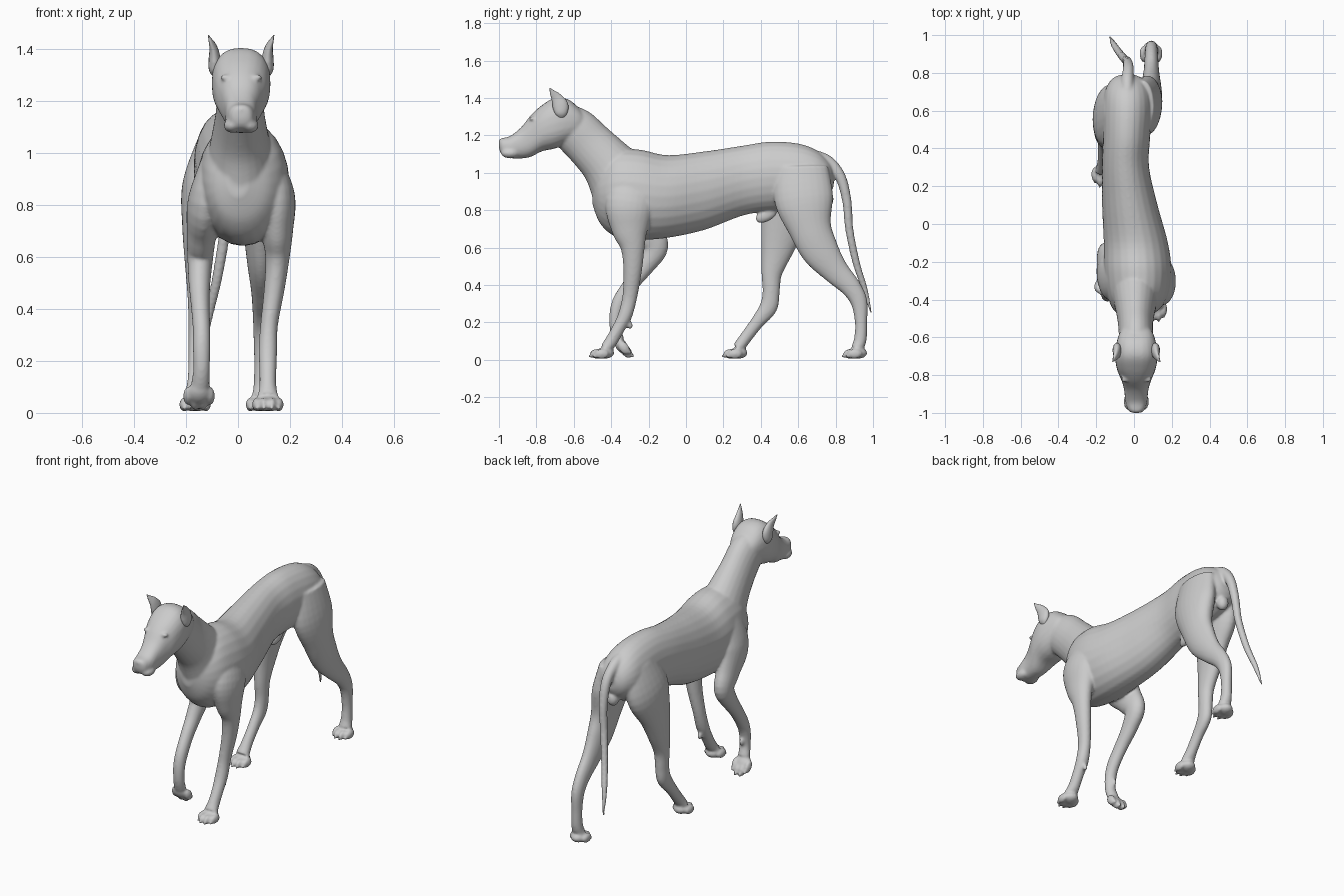
import bpy, bmesh, math
from mathutils import Vector, Matrix


def spline(pts, sub=5):
    """Catmull-Rom interpolation of station tuples."""
    P = [Vector(p) for p in pts]
    out = []
    for i in range(len(P) - 1):
        a, b, c, d = P[max(i - 1, 0)], P[i], P[i + 1], P[min(i + 2, len(P) - 1)]
        for k in range(sub):
            t = k / sub
            out.append(0.5 * (2 * b + (c - a) * t + (2 * a - 5 * b + 4 * c - d) * t * t
                              + (3 * b - a - 3 * c + d) * t ** 3))
    return out + [P[-1]]


def loft(bm, stations, upright=False, power=2.0, n=24):
    """Skin rings (x, y, z, half width, half depth) along a path."""
    S = spline(stations)
    rings = []
    for i, s in enumerate(S):
        c = Vector(s[:3])
        if upright:
            u, v = Vector((1, 0, 0)), Vector((0, 0, 1))
        else:
            t = (Vector(S[min(i + 1, len(S) - 1)][:3]) - Vector(S[max(i - 1, 0)][:3])).normalized()
            u = (Vector((1, 0, 0)) - t * t.x).normalized()
            v = t.cross(u)
        ring = []
        for k in range(n):
            a = 2 * math.pi * k / n
            ca, sa = math.cos(a), math.sin(a)
            ca = math.copysign(abs(ca) ** (2 / power), ca)
            sa = math.copysign(abs(sa) ** (2 / power), sa)
            ring.append(bm.verts.new(c + u * ca * max(s[3], .002) + v * sa * max(s[4], .002)))
        rings.append(ring)
    faces = [bm.faces.new(rings[0]), bm.faces.new(rings[-1][::-1])]
    for a, b in zip(rings, rings[1:]):
        for k in range(n):
            faces.append(bm.faces.new((a[k], b[k], b[(k + 1) % n], a[(k + 1) % n])))
    bmesh.ops.recalc_face_normals(bm, faces=faces)


def trunk(bm, rows, power=2.0):
    """Upright loft from rows (y, centre x, half width, bottom z, top z)."""
    loft(bm, [(x, y, (b + t) / 2, w, (t - b) / 2) for y, x, w, b, t in rows], True, power)


def blob(bm, loc, size, pitch=0):
    m = Matrix.Translation(loc) @ Matrix.Rotation(pitch, 4, 'X') @ Matrix.Diagonal((*size, 1))
    bmesh.ops.create_uvsphere(bm, u_segments=16, v_segments=10, radius=1, matrix=m)


def paw(bm, x, y, z, pitch=0):
    """Palm, four toes and claws, pointing to -y before pitching."""
    R = Matrix.Rotation(pitch, 3, 'X')
    at = lambda *o: Vector((x, y, z)) + R @ Vector(o)
    blob(bm, at(0, .03, .005), (.045, .05, .031), pitch)
    for dx, dy in ((-.043, .012), (-.016, -.012), (.016, -.012), (.043, .012)):
        blob(bm, at(dx, dy, 0), (.018, .04, .027), pitch)
        blob(bm, at(dx, dy - .036, -.013), (.008, .014, .009), pitch)


def make(name, bm):
    me = bpy.data.meshes.new(name)
    bm.to_mesh(me)
    bm.free()
    for p in me.polygons:
        p.use_smooth = True
    ob = bpy.data.objects.new(name, me)
    bpy.context.collection.objects.link(ob)
    return ob


bm = bmesh.new()
# torso
trunk(bm, [(-.50, 0, .04, .83, .96), (-.46, .01, .115, .73, 1.04), (-.38, .02, .16, .66, 1.12),
           (-.25, .02, .178, .642, 1.125), (-.1, .01, .17, .652, 1.095), (.1, -.022, .147, .695, 1.115),
           (.3, -.045, .125, .77, 1.145), (.45, -.04, .125, .795, 1.167), (.6, -.035, .13, .80, 1.157),
           (.7, -.035, .12, .83, 1.12), (.765, -.035, .085, .88, 1.06), (.79, -.035, .04, .93, 1.0)])
# neck
loft(bm, [(.01, -.33, .93, .14, .19), (.008, -.42, 1.05, .112, .145), (.008, -.515, 1.15, .094, .13),
          (.01, -.60, 1.23, .09, .125), (.01, -.69, 1.275, .085, .1)])
# head
trunk(bm, [(y, .012, w, b, t) for y, w, b, t in
           [(-1.0, .022, 1.13, 1.178), (-.985, .044, 1.098, 1.186), (-.94, .058, 1.079, 1.197),
            (-.88, .064, 1.077, 1.245), (-.83, .078, 1.085, 1.308), (-.77, .102, 1.115, 1.362),
            (-.70, .113, 1.13, 1.402), (-.63, .105, 1.16, 1.393), (-.57, .085, 1.2, 1.345),
            (-.53, .05, 1.23, 1.3)]], 2.4)
# nose, lips and eyes
blob(bm, (.012, -.982, 1.165), (.03, .02, .02))
for s in (-1, 1):
    blob(bm, (.012 + s * .034, -.94, 1.105), (.034, .05, .028))
    blob(bm, (.012 + s * .06, -.822, 1.29), (.022, .018, .012))
# front legs: planted on +x, lifted on -x
loft(bm, [(.11, -.26, 1.0, .04, .09), (.145, -.30, .84, .073, .13), (.15, -.30, .70, .062, .1),
          (.152, -.285, .6, .047, .065), (.14, -.285, .48, .04, .05), (.12, -.3, .34, .034, .04),
          (.115, -.325, .24, .036, .038), (.115, -.36, .17, .033, .034), (.115, -.40, .10, .033, .034),
          (.115, -.43, .06, .042, .03)])
loft(bm, [(-.09, -.28, 1.0, .04, .09), (-.125, -.28, .82, .067, .125), (-.14, -.21, .69, .057, .09),
          (-.145, -.165, .60, .05, .07), (-.148, -.22, .5, .042, .05), (-.145, -.29, .41, .036, .042),
          (-.14, -.35, .32, .034, .04), (-.14, -.375, .25, .034, .034), (-.14, -.378, .17, .032, .03),
          (-.145, -.36, .11, .036, .03)])
paw(bm, .115, -.463, .032)
paw(bm, -.15, -.325, .055, math.radians(125))
# wrist pads
blob(bm, (.115, -.30, .185), (.014, .016, .022))
blob(bm, (-.14, -.345, .20), (.014, .016, .022))
# hind legs: trailing on +x, forward on -x
loft(bm, [(.045, .62, 1.03, .06, .14), (.07, .63, .86, .075, .158), (.085, .665, .70, .065, .115),
          (.09, .72, .58, .055, .1), (.092, .80, .475, .042, .072), (.092, .88, .39, .036, .055),
          (.092, .925, .31, .033, .045), (.092, .936, .2, .03, .033), (.092, .932, .11, .032, .034),
          (.092, .915, .06, .04, .033)])
loft(bm, [(-.09, .60, 1.03, .07, .14), (-.135, .57, .87, .08, .165), (-.15, .52, .72, .065, .122),
          (-.155, .485, .58, .05, .085), (-.155, .458, .46, .04, .055), (-.155, .455, .36, .036, .046),
          (-.157, .44, .28, .034, .048), (-.16, .38, .2, .031, .036), (-.163, .32, .12, .032, .033),
          (-.165, .28, .065, .042, .032)])
paw(bm, .09, .89, .032)
paw(bm, -.165, .25, .032)
# underside bumps
blob(bm, (-.035, .43, .775), (.025, .065, .035), .5)
blob(bm, (-.03, .755, .86), (.035, .035, .045))
# tail
loft(bm, [(-.035, .68, 1.09, .035, .035), (-.035, .76, 1.06, .032, .032), (-.03, .825, .98, .029, .029),
          (-.035, .86, .85, .025, .025), (-.05, .873, .70, .022, .022), (-.08, .91, .52, .02, .02),
          (-.11, .955, .38, .016, .016), (-.128, .99, .25, .006, .006)])
body = make("dog_body", bm)
rm = body.modifiers.new("fuse", 'REMESH')
rm.mode, rm.voxel_size, rm.use_smooth_shade = 'VOXEL', .007, True
sm = body.modifiers.new("soften", 'SMOOTH')
sm.factor, sm.iterations = .5, 10

# ears
for side, s in (("left", 1), ("right", -1)):
    bm = bmesh.new()
    loft(bm, [(.012 + s * x, y, z, a, b) for x, y, z, a, b in
              [(.100, -.668, 1.295, .008, .015), (.104, -.668, 1.32, .02, .034),
               (.102, -.672, 1.36, .023, .042), (.106, -.692, 1.40, .016, .03),
               (.117, -.714, 1.43, .008, .015), (.126, -.728, 1.453, .002, .002)]], n=16)
    make(side + "_ear", bm)
